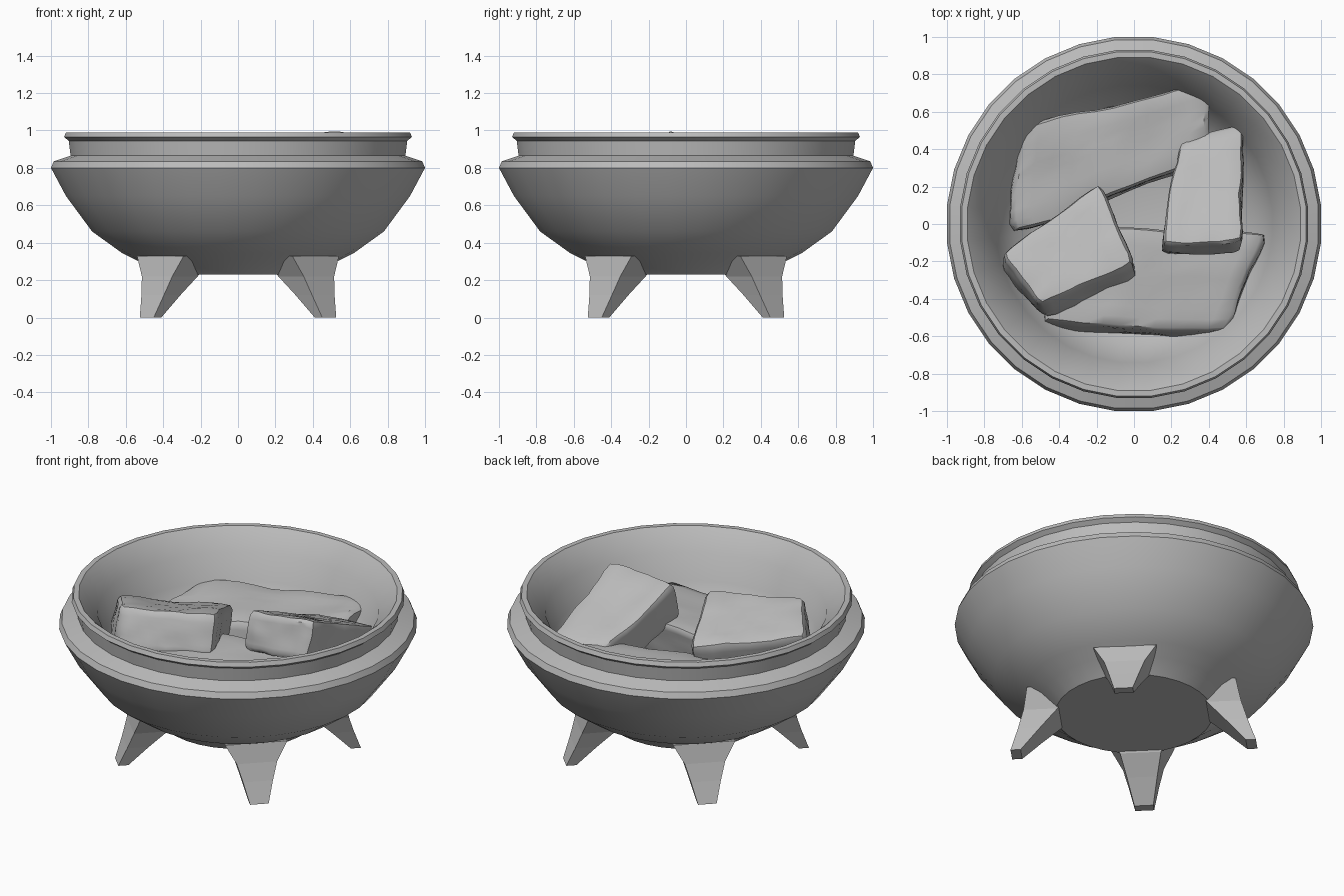
import bpy, bmesh, math
from mathutils import Vector, noise

cube = bpy.data.objects.get("Cube")
if cube:
    bpy.data.objects.remove(cube, do_unlink=True)

stone = bpy.data.materials.new("grey_stone")
stone.use_nodes = True
grey = (0.5, 0.5, 0.5, 1)
stone.diffuse_color = grey
stone.node_tree.nodes["Principled BSDF"].inputs["Base Color"].default_value = grey


def finish(name, bm, angle=None):
    bmesh.ops.recalc_face_normals(bm, faces=bm.faces)
    mesh = bpy.data.meshes.new(name)
    bm.to_mesh(mesh)
    bm.free()
    mesh.materials.append(stone)
    obj = bpy.data.objects.new(name, mesh)
    bpy.context.collection.objects.link(obj)
    if angle:
        bpy.ops.object.select_all(action='DESELECT')
        obj.select_set(True)
        bpy.context.view_layer.objects.active = obj
        bpy.ops.object.shade_smooth_by_angle(angle=math.radians(angle))
    return obj


# Bowl: lathed outer wall, collar, rim and hollow inside
SIDES = 32
half = math.pi / SIDES
profile = [(0, .23), (.44, .23), (.53, .3), (.62, .345), (.78, .46), (.92, .65),
           (1, .8), (.985, .835), (.895, .865), (.905, .945), (.93, .965),
           (.92, .99), (.89, .99), (.785, .875), (.74, .72), (.64, .56),
           (.48, .45), (.25, .39), (0, .38)]
bm = bmesh.new()
turn = Vector((math.cos(half), math.sin(half), 0)) / math.cos(half)
verts = [bm.verts.new(turn * r + Vector((0, 0, z))) for r, z in profile]
edges = [bm.edges.new(pair) for pair in zip(verts, verts[1:])]
bmesh.ops.spin(bm, geom=verts + edges, cent=(0, 0, 0), axis=(0, 0, 1),
               angle=math.tau, steps=SIDES, use_duplicate=False)
bmesh.ops.remove_doubles(bm, verts=bm.verts, dist=.0005)
finish("bowl", bm, 35)

# Legs: tapered, splayed feet; each ring is height, inner radius, outer radius, half width
rings = [(0, .633, .69, .053), (.12, .52, .645, .085),
         (.22, .42, .612, .115), (.33, .36, .587, .177)]
names = ["back_left_leg", "back_right_leg", "front_right_leg", "front_left_leg"]
for i, name in enumerate(names):
    a = math.pi / 4 + i * math.pi / 2
    out = Vector((math.cos(a), math.sin(a), 0))
    side = Vector((-out.y, out.x, 0))
    bm = bmesh.new()
    loops = []
    for z, r0, r1, t in rings:
        up = Vector((0, 0, z))
        loops.append([bm.verts.new(out * r + side * s + up)
                      for r, s in ((r0, -t), (r1, -t), (r1, t), (r0, t))])
    for low, high in zip(loops, loops[1:]):
        for k in range(4):
            j = (k + 1) % 4
            bm.faces.new((low[k], low[j], high[j], high[k]))
    bm.faces.new(loops[0])
    bm.faces.new(loops[-1])
    finish(name, bm)


# Logs: rounded, uneven blocks; four top corners and the shift down to the base
def log(name, top, shift, seed):
    top = [Vector(c) for c in top]
    shift = Vector(shift)
    bm = bmesh.new()
    bmesh.ops.create_cube(bm, size=2)
    bmesh.ops.subdivide_edges(bm, edges=bm.edges[:], cuts=9, use_grid_fill=True)
    for v in bm.verts:
        p = v.co * 1.03 / sum(abs(c) ** 14 for c in v.co) ** (1 / 14)
        u, w, d = (p.x + 1) / 2, (p.y + 1) / 2, (1 - p.z) / 2
        front = top[0].lerp(top[1], u)
        back = top[3].lerp(top[2], u)
        co = front.lerp(back, w) + shift * d
        offset = Vector((seed, seed, seed))
        v.co = (co + noise.noise_vector(co * 3 + offset) * .025
                + noise.noise_vector(co * 11 + offset) * .008)
    finish(name, bm, 40)


log("back_log", [(-.64, -.04, .67), (.4, .36, .74), (.36, .76, .78), (-.6, .52, .72)],
    (-.02, -.03, -.24), 1)
log("front_log", [(-.48, -.52, .7), (.5, -.56, .72), (.69, -.04, .74), (-.2, -.03, .74)],
    (.01, -.05, -.24), 5)
log("left_log", [(-.48, -.43, .93), (0, -.2, .93), (-.19, .22, .77), (-.7, -.16, .85)],
    (.01, -.08, -.24), 9)
log("right_log", [(.15, -.1, .965), (.57, -.09, .99), (.58, .53, .75), (.24, .42, .75)],
    (0, -.06, -.22), 14)
